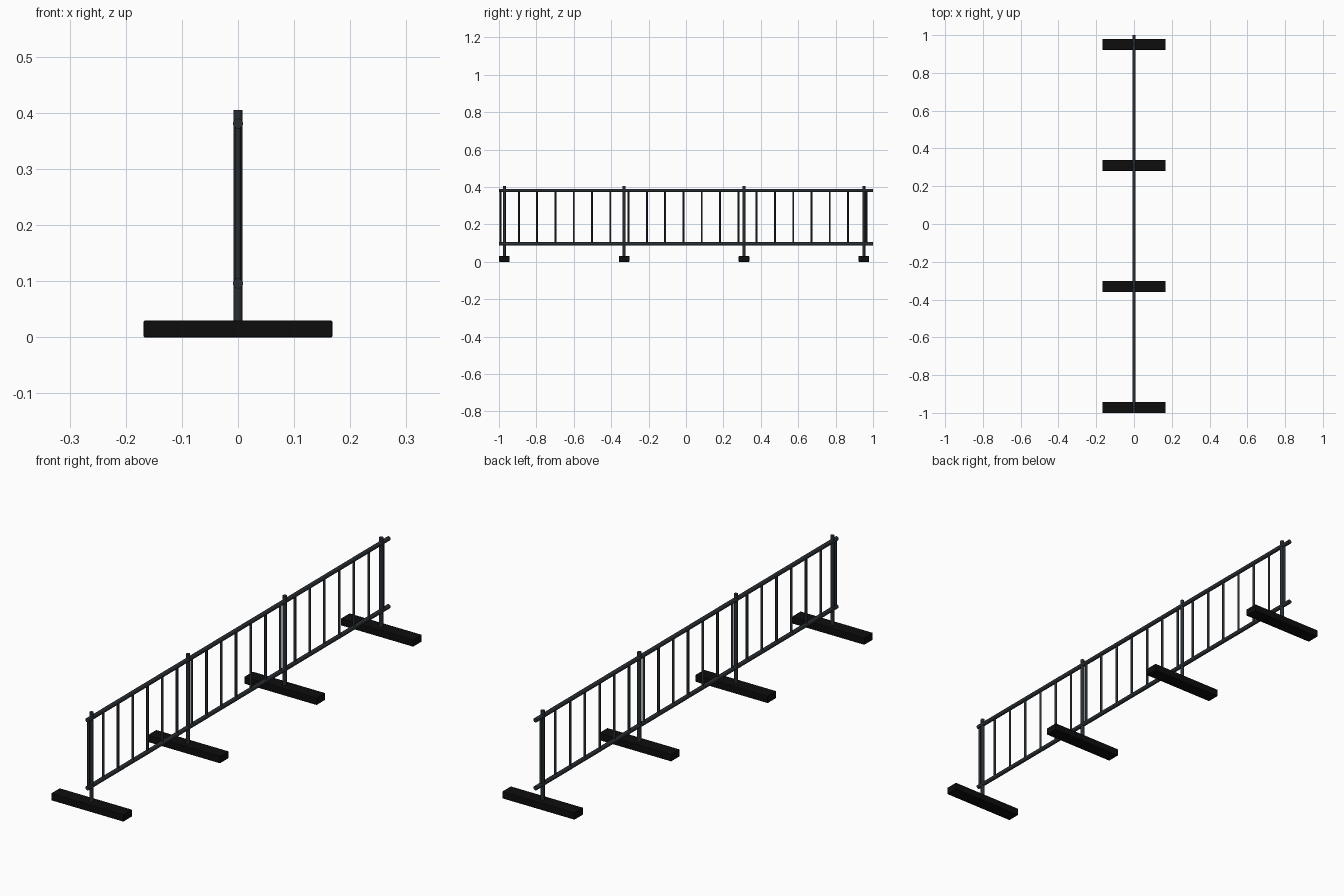
import bpy, math

if "Cube" in bpy.data.objects:
    bpy.data.objects.remove(bpy.data.objects["Cube"])


def material(name, rgb):
    m = bpy.data.materials.new(name)
    m.diffuse_color = (*rgb, 1.0)
    m.use_nodes = True
    m.node_tree.nodes["Principled BSDF"].inputs["Base Color"].default_value = m.diffuse_color
    return m


METAL = material("dark_grey_metal", (0.021, 0.027, 0.032))
RUBBER = material("black_rubber", (0.004, 0.004, 0.004))


def rod(name, radius, length, loc, rot=(0, 0, 0), sides=16):
    bpy.ops.mesh.primitive_cylinder_add(vertices=sides, radius=radius, depth=length,
                                        location=loc, rotation=rot)
    o = bpy.context.object
    o.name = name
    o.data.materials.append(METAL)
    bpy.ops.object.shade_smooth_by_angle(angle=math.radians(40))
    return o


def foot(name, y):
    bpy.ops.mesh.primitive_cube_add(size=1, location=(0, y, 0.015))
    o = bpy.context.object
    o.name = name
    o.scale = (0.336, 0.057, 0.03)
    bpy.ops.object.transform_apply(location=False, rotation=False, scale=True)
    bev = o.modifiers.new("soft_edges", 'BEVEL')
    bev.width = 0.002
    bev.segments = 2
    o.data.materials.append(RUBBER)


# feet and posts
for i in range(4):
    y = -0.9715 + i * 0.6407
    foot(f"foot_{i + 1}", y)
    rod(f"post_{i + 1}", 0.008, 0.38, (0, y, 0.215))

# bottom and top rails along the whole length
for name, z in (("bottom_rail", 0.096), ("top_rail", 0.381)):
    rod(name, 0.009, 2.0, (0, 0, z), (math.pi / 2, 0, 0))

# thin upright bars between the rails
for i in range(21):
    rod(f"bar_{i + 1}", 0.005, 0.285, (0, -0.9915 + i * 0.0978, 0.2385), sides=12)
